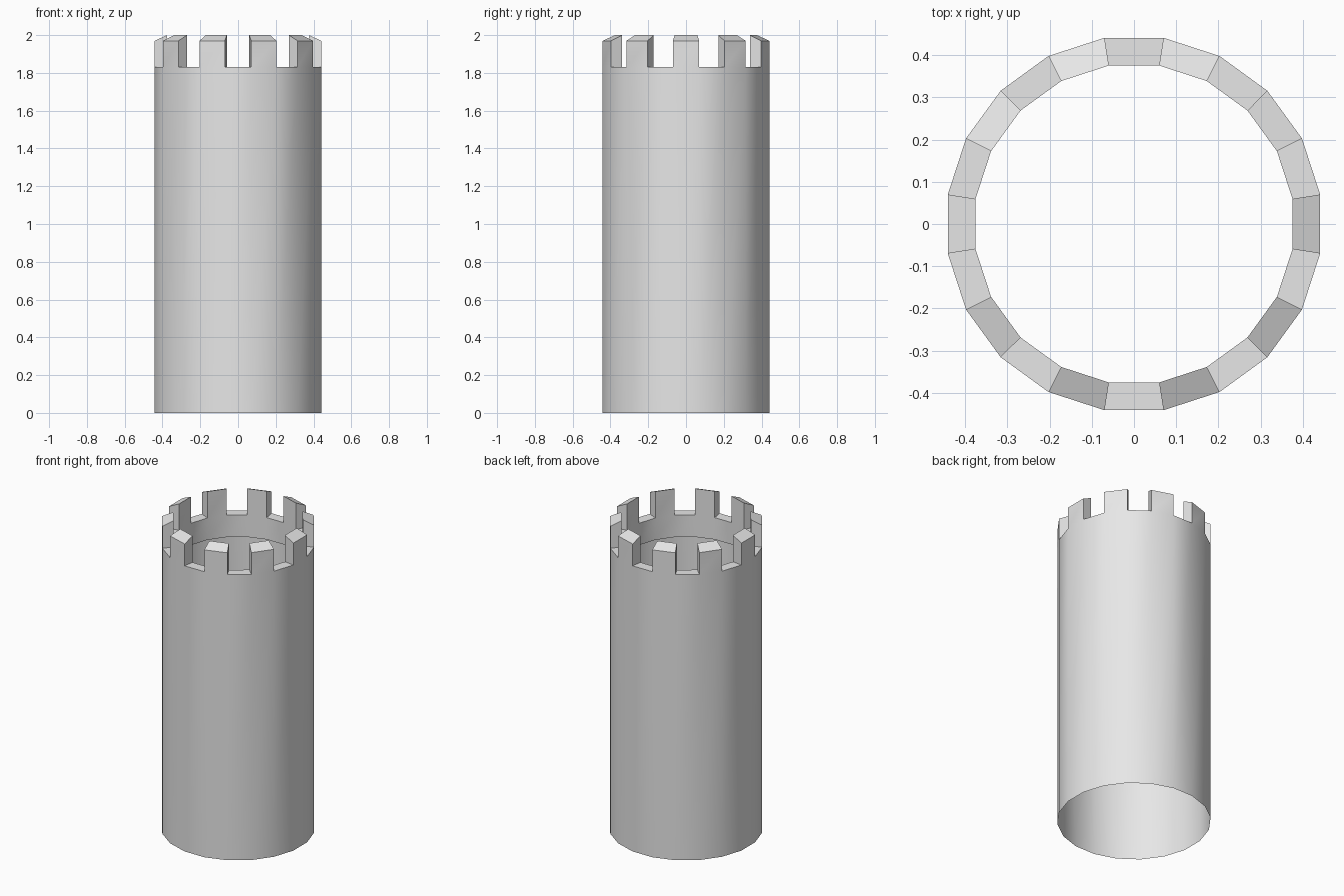
import bpy
import bmesh
from math import cos, sin, tau

cube = bpy.data.objects.get("Cube")
if cube:
    bpy.data.objects.remove(cube, do_unlink=True)

SIDES = 20
OUTER, INNER = 0.4465, 0.38
FLOOR, RIM_BOTTOM = 1.83, 1.69          # crenel floor, lower end of the inner lining
TOP_OUTER, TOP_INNER = 1.97, 2.0        # merlon tops slope outwards

stone = bpy.data.materials.new("grey stone")
stone.use_nodes = True
stone.diffuse_color = (0.8, 0.8, 0.8, 1)
stone.node_tree.nodes["Principled BSDF"].inputs["Base Color"].default_value = (0.8, 0.8, 0.8, 1)

bm = bmesh.new()


def point(step, radius, z):
    a = (step - 0.5) * tau / SIDES
    return (radius * cos(a), radius * sin(a), z)


def face(*points):
    bm.faces.new([bm.verts.new(point(*p)) for p in points])


for k in range(SIDES):
    a, b = k, k + 1
    # outer wall and inner lining
    face((a, OUTER, 0), (b, OUTER, 0), (b, OUTER, FLOOR), (a, OUTER, FLOOR))
    face((b, INNER, RIM_BOTTOM), (a, INNER, RIM_BOTTOM), (a, INNER, FLOOR), (b, INNER, FLOOR))
    if k % 2:
        # flat crenel floor
        face((a, OUTER, FLOOR), (b, OUTER, FLOOR), (b, INNER, FLOOR), (a, INNER, FLOOR))
        continue
    # merlon: outer face, inner face, sloped top, two cheeks
    face((a, OUTER, FLOOR), (b, OUTER, FLOOR), (b, OUTER, TOP_OUTER), (a, OUTER, TOP_OUTER))
    face((b, INNER, FLOOR), (a, INNER, FLOOR), (a, INNER, TOP_INNER), (b, INNER, TOP_INNER))
    face((a, OUTER, TOP_OUTER), (b, OUTER, TOP_OUTER), (b, INNER, TOP_INNER), (a, INNER, TOP_INNER))
    face((a, INNER, FLOOR), (a, OUTER, FLOOR), (a, OUTER, TOP_OUTER), (a, INNER, TOP_INNER))
    face((b, OUTER, FLOOR), (b, INNER, FLOOR), (b, INNER, TOP_INNER), (b, OUTER, TOP_OUTER))

bmesh.ops.remove_doubles(bm, verts=bm.verts[:], dist=0.0001)
mesh = bpy.data.meshes.new("tower_wall")
bm.to_mesh(mesh)
bm.free()
mesh.materials.append(stone)

tower = bpy.data.objects.new("tower_wall", mesh)
bpy.context.collection.objects.link(tower)
bpy.ops.object.select_all(action='DESELECT')
tower.select_set(True)
bpy.context.view_layer.objects.active = tower
bpy.ops.object.shade_smooth_by_angle(angle=0.52)
